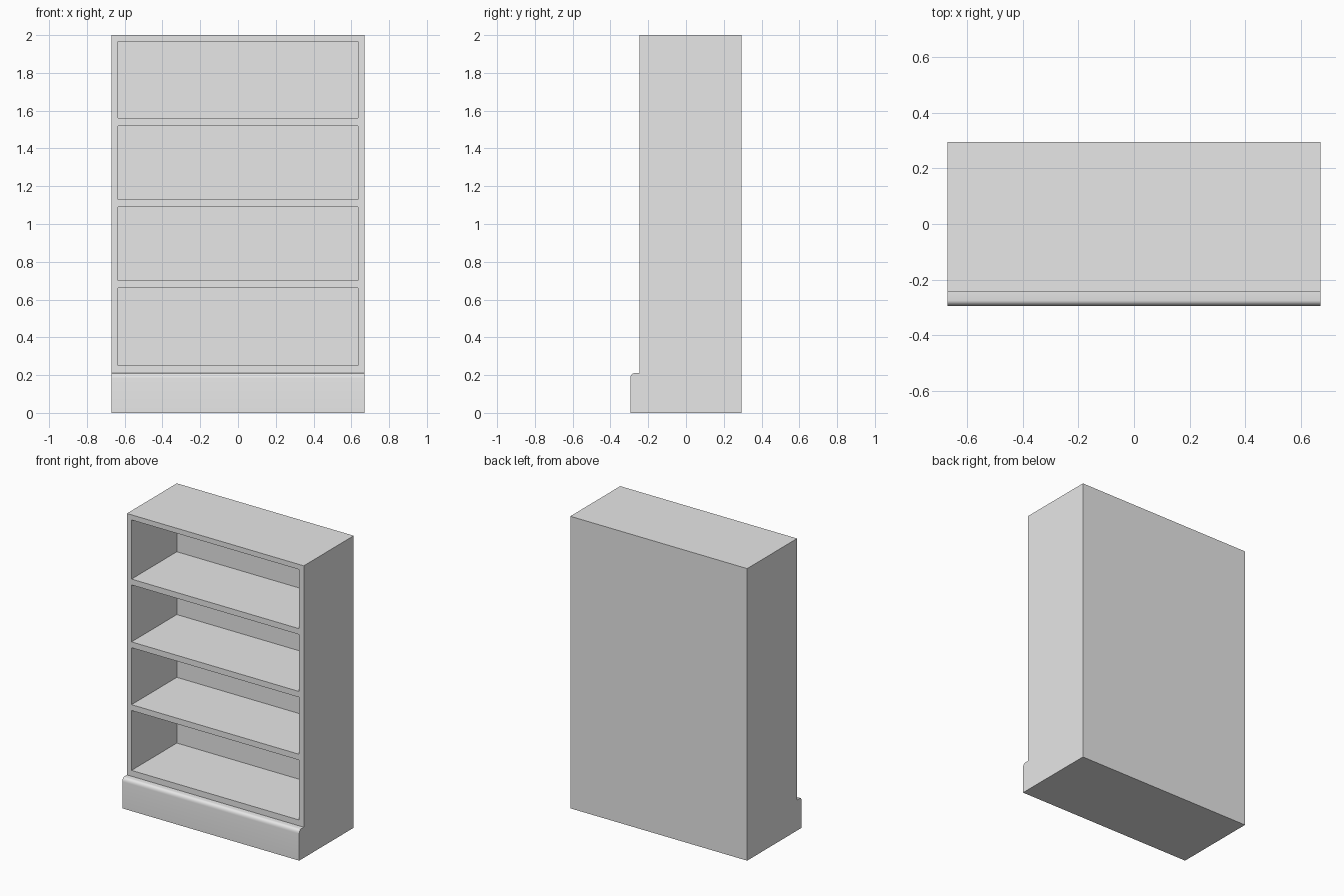
import bpy, bmesh, math
from mathutils import Vector

cube = bpy.data.objects.get("Cube")
if cube:
    bpy.data.objects.remove(cube, do_unlink=True)

HALF_W, HEIGHT = 0.67, 2.0
FRONT, BACK, PLINTH_FRONT, PLINTH_TOP = -0.245, 0.295, -0.295, 0.21
OPEN_HALF_W, OPEN_DEPTH = 0.635, 0.49
BAYS = [(0.25, 0.66), (0.70, 1.09), (1.13, 1.52), (1.56, 1.965)]

grey = bpy.data.materials.new("plain grey")
grey.use_nodes = True
colour = (0.8, 0.8, 0.8, 1)
grey.diffuse_color = colour
grey.node_tree.nodes["Principled BSDF"].inputs["Base Color"].default_value = colour

# Side profile (y, z): tall cabinet with a rounded plinth step in front
rx, rz, steps = 0.02, 0.027, 5
profile = [(BACK, 0), (BACK, HEIGHT), (FRONT, HEIGHT), (FRONT, PLINTH_TOP)]
for i in range(steps + 1):
    a = math.pi / 2 * i / steps
    profile.append((PLINTH_FRONT + rx * (1 - math.sin(a)),
                    PLINTH_TOP - rz * (1 - math.cos(a))))
profile.append((PLINTH_FRONT, 0))

# Extrude the profile across the width
bm = bmesh.new()
face = bm.faces.new([bm.verts.new((-HALF_W, y, z)) for y, z in profile])
result = bmesh.ops.extrude_face_region(bm, geom=[face], use_keep_orig=True)
moved = [v for v in result["geom"] if isinstance(v, bmesh.types.BMVert)]
bmesh.ops.translate(bm, verts=moved, vec=(2 * HALF_W, 0, 0))
bmesh.ops.recalc_face_normals(bm, faces=bm.faces)


def slice_body(point, normal):
    geom = bm.verts[:] + bm.edges[:] + bm.faces[:]
    bmesh.ops.bisect_plane(bm, geom=geom, plane_co=point, plane_no=normal, dist=1e-5)


# Score the outlines of the openings
for z in [z for bay in BAYS for z in bay]:
    slice_body((0, 0, z), (0, 0, 1))
for side in (-1, 1):
    slice_body((side * OPEN_HALF_W, 0, 0), (1, 0, 0))

# Push the four bays inwards, leaving the frame, shelves and back panel
bm.normal_update()
bays = []
for f in bm.faces:
    c = f.calc_center_median()
    if (f.normal.y < -0.9 and abs(c.y - FRONT) < 1e-3 and abs(c.x) < 0.1
            and any(lo < c.z < hi for lo, hi in BAYS)):
        bays.append(f)
pushed = bmesh.ops.extrude_discrete_faces(bm, faces=bays)["faces"]
for f in pushed:
    bmesh.ops.translate(bm, verts=f.verts[:], vec=Vector((0, OPEN_DEPTH, 0)))
bmesh.ops.recalc_face_normals(bm, faces=bm.faces)

mesh = bpy.data.meshes.new("bookcase_body")
bm.to_mesh(mesh)
bm.free()
mesh.materials.append(grey)
body = bpy.data.objects.new("bookcase_body", mesh)
bpy.context.collection.objects.link(body)

# Smooth the plinth rounding, keep the corners sharp
bpy.ops.object.select_all(action="DESELECT")
body.select_set(True)
bpy.context.view_layer.objects.active = body
bpy.ops.object.shade_smooth_by_angle(angle=math.radians(40))
